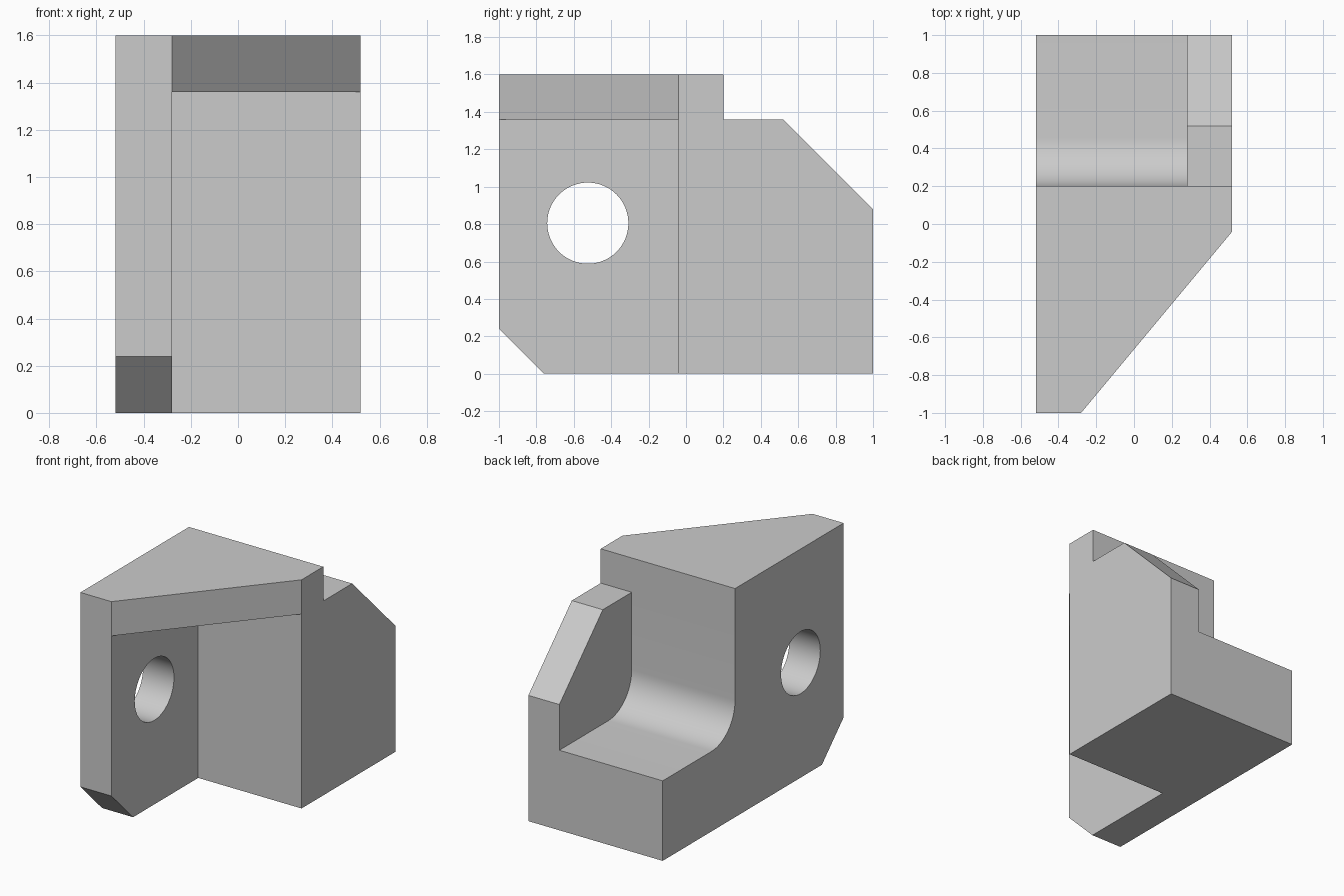
import bpy, bmesh, math
from mathutils import Vector

cube = bpy.data.objects.get("Cube")
if cube:
    bpy.data.objects.remove(cube, do_unlink=True)

grey = bpy.data.materials.new("plain_grey")
grey.use_nodes = True
colour = (0.6, 0.6, 0.6, 1)
grey.diffuse_color = colour
grey.node_tree.nodes["Principled BSDF"].inputs["Base Color"].default_value = colour


def prism(name, points, axis, low, high):
    """Extrude a closed 2D outline: axis X takes (y, z), axis Z takes (x, y)."""
    place = (lambda p: (low, *p)) if axis == "X" else (lambda p: (*p, low))
    bm = bmesh.new()
    face = bm.faces.new([bm.verts.new(place(p)) for p in points])
    result = bmesh.ops.extrude_face_region(bm, geom=[face])
    verts = [g for g in result["geom"] if isinstance(g, bmesh.types.BMVert)]
    step = Vector((1, 0, 0)) if axis == "X" else Vector((0, 0, 1))
    bmesh.ops.translate(bm, verts=verts, vec=step * (high - low))
    bmesh.ops.recalc_face_normals(bm, faces=bm.faces)
    mesh = bpy.data.meshes.new(name)
    bm.to_mesh(mesh)
    bm.free()
    mesh.materials.append(grey)
    obj = bpy.data.objects.new(name, mesh)
    bpy.context.collection.objects.link(obj)
    return obj


def arc(cy, cz, radius, start, end, steps):
    angles = [math.radians(start + (end - start) * i / steps) for i in range(steps + 1)]
    return [(cy + radius * math.cos(a), cz + radius * math.sin(a)) for a in angles]


# Whole side silhouette, with the chamfers and the stepped top
block = prism("bracket_block", [(-0.76, 0), (1, 0), (1, 0.88), (0.52, 1.36), (0.2, 1.36),
                                (0.2, 1.6), (-1, 1.6), (-1, 0.24)], "X", -0.52, 0.52)

# Rear channel with a rounded inner corner
floor, radius = 0.56, 0.26
channel = [(1.1, floor), (1.1, 1.7), (0.2, 1.7)]
channel += arc(0.2 + radius, floor + radius, radius, 180, 270, 16)

# Front pocket, slanted roof edge and round hole through the front wall
cutters = [
    prism("channel_cutter", channel, "X", -0.6, 0.28),
    prism("pocket_cutter", [(-1.1, -0.1), (-0.04, -0.1), (-0.04, 1.36), (-1.1, 1.36)],
          "X", -0.28, 0.6),
    prism("roof_slant_cutter", [(-0.36, -1.096), (0.6, -1.096), (0.6, 0.056)], "Z", 1.3, 1.7),
    prism("hole_cutter", arc(-0.525, 0.805, 0.217, 0, 360, 64)[:-1], "X", -0.6, -0.2),
]

bpy.ops.object.select_all(action="DESELECT")
bpy.context.view_layer.objects.active = block
block.select_set(True)
for cutter in cutters:
    cutter.hide_render = True
    cut = block.modifiers.new(cutter.name, "BOOLEAN")
    cut.operation = "DIFFERENCE"
    cut.solver = "EXACT"
    cut.object = cutter
    bpy.ops.object.modifier_apply(modifier=cut.name)
    bpy.data.objects.remove(cutter, do_unlink=True)

bpy.ops.object.shade_smooth_by_angle(angle=math.radians(30))
